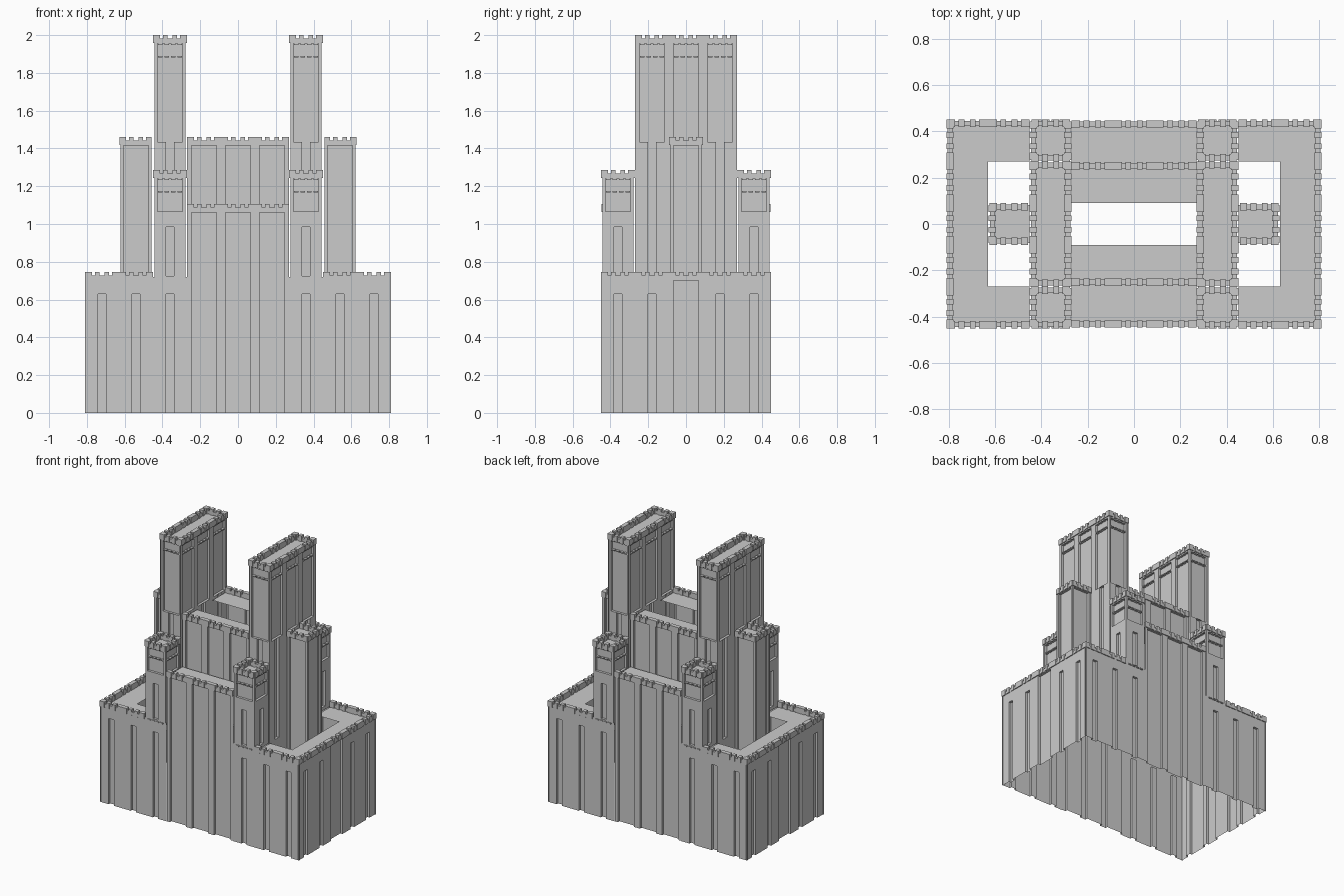
import bpy, bmesh
from mathutils import Vector

if "Cube" in bpy.data.objects:
    bpy.data.objects.remove(bpy.data.objects["Cube"])

U = 0.18      # plan module
INS = 0.007   # wall plane inset from the module grid


class Part:
    """One mesh object, made of wall modules, parapets and roofs."""
    def __init__(self, name):
        self.name, self.bm = name, bmesh.new()

    def quad(self, pts):
        self.bm.faces.new([self.bm.verts.new(p) for p in pts])

    def frame(self, x, y, nx, ny):
        # local (along wall, outward, up) -> world
        return lambda u, d, z: Vector((x - nx * INS - ny * u + nx * d,
                                       y - ny * INS + nx * u + ny * d, z))

    def box(self, P, u0, u1, d0, d1, z0, z1):
        v = [self.bm.verts.new(P(u, d, z)) for z in (z0, z1)
             for u, d in ((u0, d1), (u0, d0), (u1, d0), (u1, d1))]
        for f in ((3, 2, 1, 0), (4, 5, 6, 7), (0, 1, 5, 4),
                  (1, 2, 6, 5), (2, 3, 7, 6), (3, 0, 4, 7)):
            self.bm.faces.new([v[i] for i in f])

    def wall(self, x, y, n, z0, z1, hw=0, s0=0, s1=0, d=0.018, w=U / 2):
        # wall sheet with an optional recess of half width hw from s0 to s1
        P = self.frame(x, y, *n)

        def face(u0, u1, a, b, dep=0):
            if b - a > 1e-4:
                self.quad([P(u0, dep, a), P(u1, dep, a), P(u1, dep, b), P(u0, dep, b)])
        if not hw:
            return face(-w, w, z0, z1)
        face(-w, -hw, z0, z1)
        face(hw, w, z0, z1)
        face(-hw, hw, z0, s0)
        face(-hw, hw, s1, z1)
        face(-hw, hw, s0, s1, -d)
        for s in (-hw, hw):
            self.quad([P(s, 0, s0), P(s, -d, s0), P(s, -d, s1), P(s, 0, s1)])
        for z in (s0, s1):
            if z > 0:
                self.quad([P(-hw, 0, z), P(hw, 0, z), P(hw, -d, z), P(-hw, -d, z)])

    def parapet(self, x, y, n, top, w=U / 2):
        # thin band with merlons hanging slightly over the wall
        P = self.frame(x, y, *n)
        self.box(P, -w, w, -0.02, 0.002, top - 0.04, top - 0.018)
        for a, b in ((-w, -0.052), (-0.037, -0.012), (0.012, 0.037), (0.052, w)):
            self.box(P, a, b, -0.024, INS, top - 0.042, top)

    def dashes(self, x, y, n, z, d=0.0):
        # row of small blocks across a panel
        P = self.frame(x, y, *n)
        for u in (-0.051, -0.017, 0.017, 0.051):
            self.box(P, u - 0.012, u + 0.012, -0.02, d, z - 0.004, z + 0.004)

    def crown(self, x, y, n, z0, top, w=U / 2, rows=True):
        # wide recessed panel with parapet above
        self.wall(x, y, n, z0, top - 0.02, 0.066, z0, top - 0.045, 0.018, w)
        self.parapet(x, y, n, top, w)
        if rows:
            self.dashes(x, y, n, top - 0.115)
            self.dashes(x, y, n, top - 0.048)

    def roof(self, x0, x1, y0, y1, z):
        self.quad([(x0, y0, z), (x1, y0, z), (x1, y1, z), (x0, y1, z)])

    def done(self):
        me = bpy.data.meshes.new(self.name)
        self.bm.to_mesh(me)
        self.bm.free()
        bpy.context.collection.objects.link(bpy.data.objects.new(self.name, me))


SIGNS = (-1, 1)
LOW = 0.56    # inner walls end here, the base is hollow

# base: outer walls with slots and parapet
p = Part("base_walls")
for s in SIGNS:
    for i in (-4, -3, -2, 2, 3, 4):
        c = (i * U, s * 0.45, (0, s))
        p.wall(*c, 0, 0.72, 0.021, 0, 0.63)
        if abs(i) > 2:
            p.parapet(*c, 0.745)
        else:
            p.dashes(*c, 0.712, INS)
    for j in range(-2, 3):
        c = (s * 0.81, j * U, (s, 0))
        if j:
            p.wall(*c, 0, 0.72, 0.021, 0, 0.63)
            p.parapet(*c, 0.745)
        else:
            p.crown(*c, 0, 0.745, rows=False)
p.done()

# base roof ring around the courts
p = Part("base_roof")
for s in SIGNS:
    a, b = sorted((s * 0.63, s * 0.80))
    p.roof(a, b, -0.44, 0.44, 0.70)
    for t in SIGNS:
        x0, x1 = sorted((s * 0.45, s * 0.63))
        y0, y1 = sorted((t * 0.27, t * 0.44))
        p.roof(x0, x1, y0, y1, 0.70)
p.done()

# middle bays on the front and back, and the hall rising behind them
p = Part("centre_bays")
q = Part("centre_hall")
for s in SIGNS:
    for i in (-1, 0, 1):
        p.crown(i * U, s * 0.447, (0, s), 0, 1.105, rows=False)
        q.crown(i * U, s * 0.267, (0, s), 0.74, 1.46, rows=False)
    y0, y1 = sorted((s * 0.26, s * 0.44))
    p.roof(-0.27, 0.27, y0, y1, 1.065)
    y0, y1 = sorted((s * 0.09, s * 0.26))
    q.roof(-0.27, 0.27, y0, y1, 1.42)
p.done()
q.done()

# side annexes
p = Part("side_annexes")
for s in SIGNS:
    p.crown(s * 0.627, 0, (s, 0), LOW, 1.46, 0.083, rows=False)
    for t in SIGNS:
        p.crown(s * 0.54, t * 0.09, (0, t), LOW, 1.46, 0.083, rows=False)
    x0, x1 = sorted((s * 0.45, s * 0.62))
    p.roof(x0, x1, -0.083, 0.083, 1.42)
p.done()

# four corner turrets
p = Part("corner_turrets")
for s in SIGNS:
    for t in SIGNS:
        cx, cy = s * 0.36, t * 0.36
        for n in ((1, 0), (-1, 0), (0, 1), (0, -1)):
            c = (cx + n[0] * 0.09, cy + n[1] * 0.09, n)
            p.wall(*c, 0.70, 1.065, 0.021, 0.725, 0.985, w=0.083)
            p.crown(*c, 1.065, 1.285, 0.083)
        p.roof(cx - 0.08, cx + 0.08, cy - 0.08, cy + 0.08, 1.24)
p.done()

# two high towers: slotted shaft below, panelled crown above
p = Part("high_towers")
for s in SIGNS:
    for n in SIGNS:
        for j in (-1, 0, 1):
            c = (s * 0.36 + n * 0.09, j * U, (n, 0))
            p.wall(*c, LOW, 1.435, 0.021, 0.70, 1.435)
            p.crown(*c, 1.435, 2.0)
        c = (s * 0.36, n * 0.27, (0, n))
        p.wall(*c, LOW, 1.435, 0.021, 0.70, 1.435, w=0.083)
        p.crown(*c, 1.435, 2.0, 0.083)
    p.roof(s * 0.36 - 0.08, s * 0.36 + 0.08, -0.26, 0.26, 1.957)
p.done()
